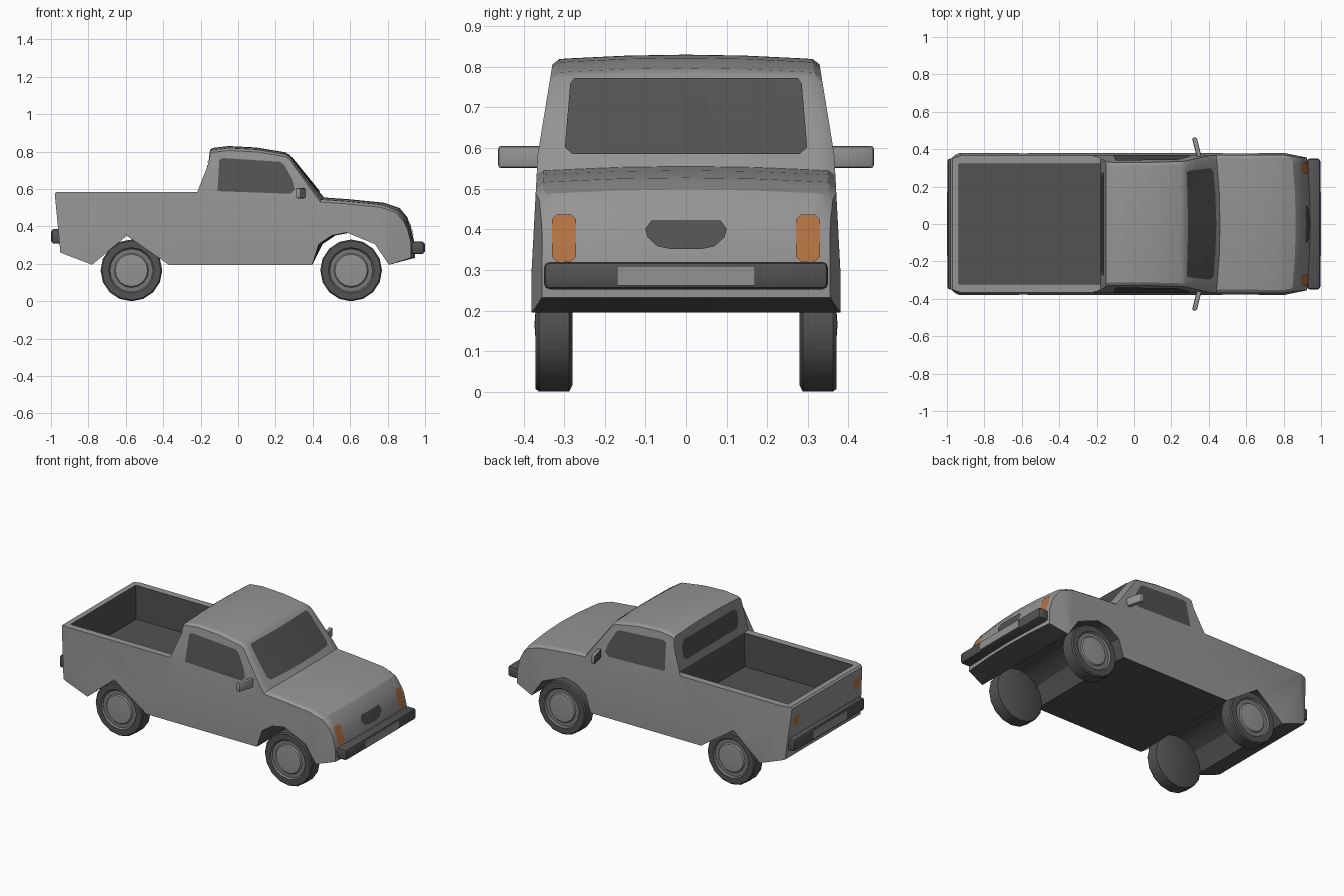
import bpy, bmesh, math
from mathutils import Vector, Matrix
from mathutils.bvhtree import BVHTree

if "Cube" in bpy.data.objects:
    bpy.data.objects.remove(bpy.data.objects["Cube"])


def material(name, r, g, b):
    m = bpy.data.materials.new(name)
    m.diffuse_color = (r, g, b, 1)
    m.use_nodes = True
    m.node_tree.nodes["Principled BSDF"].inputs["Base Color"].default_value = m.diffuse_color
    return m


GREY = material("body_grey", 0.30, 0.30, 0.30)
DARK = material("dark_grey", 0.085, 0.085, 0.085)
RIM = material("rim_grey", 0.19, 0.19, 0.19)
SILVER = material("silver_grey", 0.29, 0.29, 0.29)
ORANGE = material("lamp_orange", 0.45, 0.17, 0.055)


def finish(bm, name, mats, smooth=None):
    me = bpy.data.meshes.new(name)
    bm.to_mesh(me)
    ob = bpy.data.objects.new(name, me)
    bpy.context.collection.objects.link(ob)
    for m in mats:
        me.materials.append(m)
    if smooth:
        bpy.ops.object.select_all(action='DESELECT')
        ob.select_set(True)
        bpy.context.view_layer.objects.active = ob
        bpy.ops.object.shade_smooth_by_angle(angle=math.radians(smooth))
    return ob


def cut(bm, co, no):
    bmesh.ops.bisect_plane(bm, geom=bm.verts[:] + bm.edges[:] + bm.faces[:],
                           plane_co=co, plane_no=no)


# ---- body: side profile lofted across the width ----
FLOOR, RAIL = 0.37, 0.585
ARCH = [(-0.205, 0.195), (-0.15, 0.305), (-0.08, 0.352), (0, 0.367),
        (0.08, 0.352), (0.15, 0.305), (0.205, 0.195)]
BED = [(-0.935, FLOOR), (-0.18, FLOOR)]
profile = ([(-0.95, 0.26), (-0.98, 0.575), (-0.97, RAIL), (-0.936, RAIL)] + BED +
           [(-0.178, RAIL), (-0.15, 0.81), (-0.135, 0.82), (-0.05, 0.83), (0.1, 0.822),
            (0.25, 0.797), (0.275, 0.783), (0.46, 0.555), (0.6, 0.545), (0.78, 0.527),
            (0.865, 0.498), (0.905, 0.45), (0.925, 0.39), (0.945, 0.31), (0.945, 0.232)] +
           [(0.602 - x, z) for x, z in ARCH] + [(-0.575 - x, z) for x, z in ARCH])


def half_width(x, z):
    if z < RAIL:
        w = 0.38 - 0.015 * max(0, z - 0.3) / 0.285
    else:
        w = 0.365 - 0.036 * (z - RAIL) / 0.22
    return w - 0.2 * max(0, x - 0.8) - 0.35 * max(0, -0.93 - x)


def station(bm, s):
    verts = []
    for x, z in profile:
        if (x, z) in BED and abs(s) > 0.875:
            z = RAIL
        elif x > -0.17 and z > 0.44:          # crown of roof and bonnet
            z -= 0.012 * s * s + (0.012 if abs(s) == 1 else 0)
        if x > 0.4 and z > 0.23:              # bowed nose and windscreen foot
            x -= 0.02 * s * s
        verts.append(bm.verts.new((x, s, z)))
    return verts


bm = bmesh.new()
rows = [station(bm, s) for s in (-1, -0.955, -0.88, -0.87, -0.45, 0, 0.45, 0.87, 0.88, 0.955, 1)]
n = len(profile)
for a, b in zip(rows, rows[1:]):
    for i in range(n):
        j = (i + 1) % n
        bm.faces.new((a[i], a[j], b[j], b[i]))
caps = [bm.faces.new(rows[0]), bm.faces.new(rows[-1])]
bmesh.ops.triangulate(bm, faces=caps, ngon_method='EAR_CLIP')
for z in (0.3, RAIL, 0.7):
    cut(bm, (0, 0, z), (0, 0, 1))
for x in (-0.93, 0.8):
    cut(bm, (x, 0, 0), (1, 0, 0))
for v in bm.verts:
    v.co.y *= half_width(v.co.x, v.co.z)
bmesh.ops.recalc_face_normals(bm, faces=bm.faces[:])
bm.normal_update()
for f in bm.faces:
    c = f.calc_center_median()
    under = abs(f.normal.y) < 0.5 and c.z < FLOOR + 0.005 and -0.945 < c.x < 0.915
    bed = -0.94 < c.x < -0.17 and FLOOR < c.z < RAIL - 0.004 and abs(c.y) < 0.34
    f.material_index = 1 if under or bed else 0
body_tree = BVHTree.FromBMesh(bm)
finish(bm, "body", [GREY, DARK], 28)


# ---- windows, lamps and grille laid on the body surface ----
def decal(name, outline, mat, start, direction):
    d = Vector(direction)
    along_x = abs(d.x) > 0.5
    b = bmesh.new()
    b.faces.new([b.verts.new((start, u, z) if along_x else (u, start, z)) for u, z in outline])
    for k in range(-7, 8):
        u = k * 0.055
        cut(b, (0, u, 0) if along_x else (u, 0, 0), (0, 1, 0) if along_x else (1, 0, 0))
    for k in range(5, 14):
        cut(b, (0, 0, k * 0.06), (0, 0, 1))
    for v in b.verts:
        hit, normal, _, _ = body_tree.ray_cast(v.co, d)
        if hit:
            if normal.dot(d) > 0:
                normal = -normal
            v.co = hit + normal * 0.004
    b.normal_update()
    bmesh.ops.reverse_faces(b, faces=[f for f in b.faces if f.normal.dot(d) > 0])
    finish(b, name, [mat])


def rounded(u0, u1, z0, z1, c):
    return [(u0 + c, z0), (u1 - c, z0), (u1, z0 + c), (u1, z1 - c),
            (u1 - c, z1), (u0 + c, z1), (u0, z1 - c), (u0, z0 + c)]


decal("windscreen", [(-0.28, 0.583), (0.28, 0.583), (0.298, 0.60), (0.285, 0.755), (0.275, 0.77),
                     (-0.275, 0.77), (-0.285, 0.755), (-0.298, 0.60)], DARK, 2, (-1, 0, 0))
decal("rear_window", rounded(-0.275, 0.275, 0.635, 0.755, 0.025), DARK, -0.5, (1, 0, 0))
decal("grille", [(-0.07, 0.357), (-0.035, 0.35), (0.035, 0.35), (0.07, 0.357), (0.095, 0.38),
                 (0.10, 0.40), (0.085, 0.42), (-0.085, 0.42), (-0.10, 0.40), (-0.095, 0.38)],
      DARK, 2, (-1, 0, 0))
side_glass = [(-0.11, 0.588), (0.28, 0.575), (0.305, 0.598), (0.29, 0.65), (0.245, 0.73),
              (0.225, 0.745), (-0.08, 0.765), (-0.10, 0.755)]
for side, label in ((-1, "right"), (1, "left")):
    decal(label + "_side_window", side_glass, DARK, side * 2, (0, -side, 0))
    lo, hi = sorted((side * 0.27, side * 0.33))
    decal(label + "_headlight", rounded(lo, hi, 0.32, 0.435, 0.012), ORANGE, 2, (-1, 0, 0))
    decal(label + "_tail_light", rounded(lo, hi, 0.452, 0.522, 0.008), ORANGE, -2, (1, 0, 0))


# ---- bumpers with number-plate panels ----
def block(name, x0, x1, y0, y1, z0, z1, mat, bevel):
    b = bmesh.new()
    bmesh.ops.create_cube(b, size=1, matrix=Matrix.Translation(
        ((x0 + x1) / 2, (y0 + y1) / 2, (z0 + z1) / 2)) @ Matrix.Diagonal((x1 - x0, y1 - y0, z1 - z0, 1)))
    if bevel:
        bmesh.ops.bevel(b, geom=b.edges[:], offset=bevel, segments=2, profile=0.5, affect='EDGES')
    return finish(b, name, [mat], 30)


block("front_bumper", 0.925, 0.996, -0.35, 0.35, 0.252, 0.32, DARK, 0.015)
block("front_plate", 0.994, 1.0, -0.17, 0.17, 0.262, 0.31, SILVER, 0)
block("rear_bumper", -0.996, -0.945, -0.35, 0.35, 0.308, 0.386, DARK, 0.012)
block("rear_plate", -1.0, -0.994, -0.17, 0.17, 0.32, 0.374, SILVER, 0)

# ---- door mirrors: swept back, dark glass on the rear ----
for side, label in ((-1, "right"), (1, "left")):
    b = bmesh.new()
    bmesh.ops.create_cube(b, size=1, matrix=Matrix.Translation((0.337, side * 0.405, 0.578)) @
                          Matrix.Diagonal((0.026, 0.115, 0.055, 1)))
    bmesh.ops.bevel(b, geom=b.edges[:], offset=0.008, segments=2, profile=0.5, affect='EDGES')
    b.normal_update()
    for f in b.faces:
        f.material_index = 1 if f.normal.x < -0.9 else 0
    for v in b.verts:
        v.co.x -= 0.25 * (abs(v.co.y) - 0.405)
    finish(b, label + "_mirror", [GREY, DARK], 30)

# ---- wheels: lathed tyre, rim and hub ----
SECTION = [(0.0, 0.28), (0.15, 0.28), (0.165, 0.288), (0.165, 0.362), (0.158, 0.37),
           (0.122, 0.37), (0.115, 0.36), (0.092, 0.36), (0.086, 0.367), (0.0, 0.373)]
SEG = 16
for x, end in ((0.605, "front"), (-0.57, "rear")):
    for side, label in ((-1, "right"), (1, "left")):
        b = bmesh.new()
        rings = []
        for r, y in SECTION:
            rings.append([b.verts.new((x + r * math.sin(t), side * y, 0.165 + r * math.cos(t)))
                          for t in (2 * math.pi * k / SEG for k in range(SEG))])
        for i in range(len(rings) - 1):
            p, q = rings[i], rings[i + 1]
            for k in range(SEG):
                m = (k + 1) % SEG
                f = b.faces.new((p[k], p[m], q[m], q[k]))
                f.material_index = 0 if i < 5 else 1 if i < 7 else 2
        bmesh.ops.remove_doubles(b, verts=b.verts[:], dist=0.0001)
        bmesh.ops.recalc_face_normals(b, faces=b.faces[:])
        finish(b, end + "_" + label + "_wheel", [DARK, RIM, SILVER], 30)
